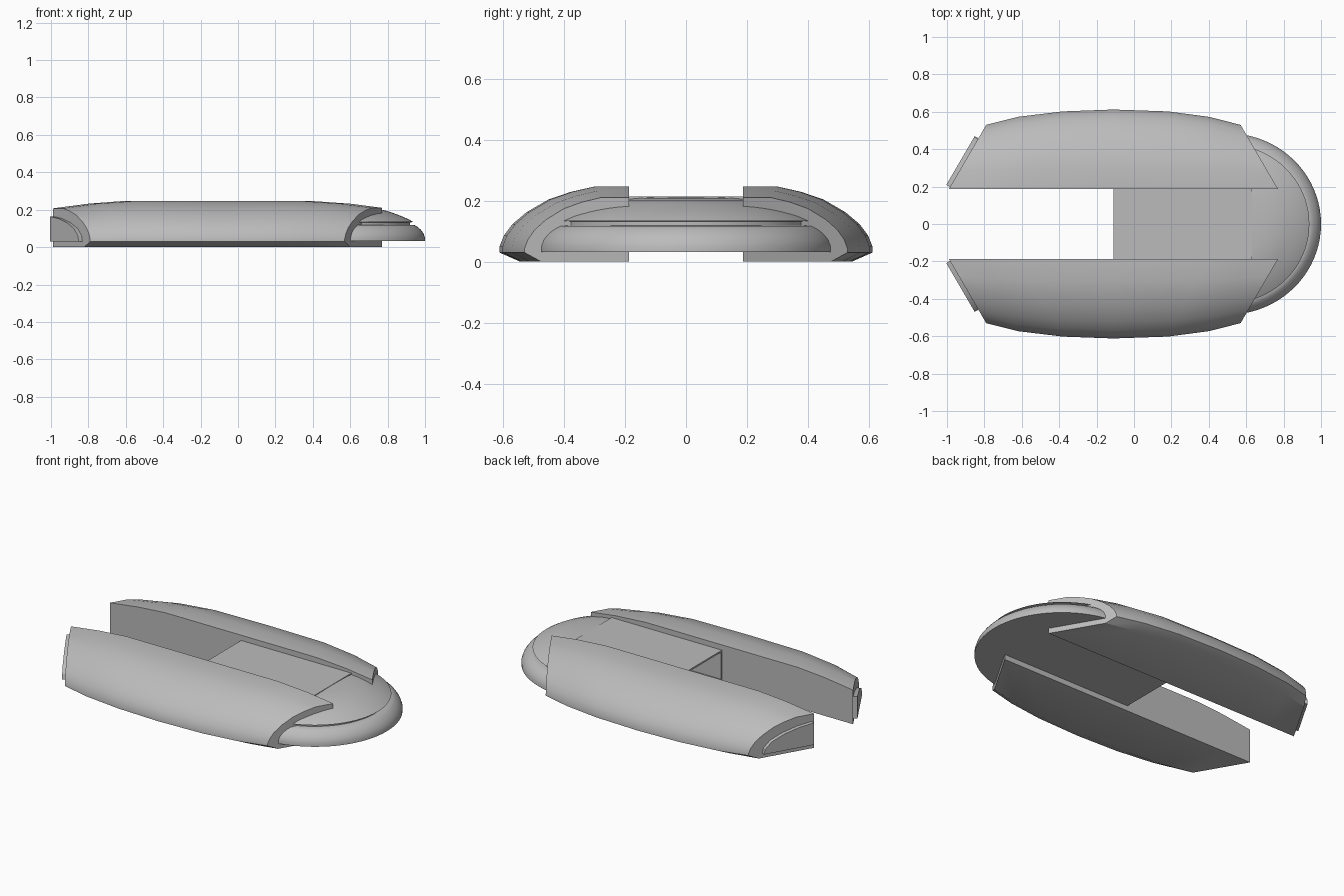
import bpy, bmesh, math

cube = bpy.data.objects.get("Cube")
if cube:
    bpy.data.objects.remove(cube)

grey = bpy.data.materials.new("plain_grey")
grey.use_nodes = True
COLOR = (0.5, 0.5, 0.5, 1)
grey.diffuse_color = COLOR
grey.node_tree.nodes["Principled BSDF"].inputs["Base Color"].default_value = COLOR


def finish(name, bm, mirror=False):
    """Turn a bmesh into a shaded object, optionally mirrored across y."""
    bmesh.ops.remove_doubles(bm, verts=bm.verts, dist=0.0005)
    bmesh.ops.recalc_face_normals(bm, faces=bm.faces)
    mesh = bpy.data.meshes.new(name)
    bm.to_mesh(mesh)
    bm.free()
    mesh.materials.append(grey)
    ob = bpy.data.objects.new(name, mesh)
    bpy.context.collection.objects.link(ob)
    bpy.ops.object.select_all(action='DESELECT')
    ob.select_set(True)
    bpy.context.view_layer.objects.active = ob
    bpy.ops.object.shade_smooth_by_angle(angle=math.radians(28))
    if mirror:
        mod = ob.modifiers.new("mirror", 'MIRROR')
        mod.use_axis = (False, True, False)
        mod.use_clip = False
    return ob


def loft(bm, rings, closed=True):
    """Bridge equal-length rings of points and cap both ends."""
    rows = [[bm.verts.new(p) for p in ring] for ring in rings]
    n = len(rows[0])
    for a, b in zip(rows, rows[1:]):
        for i in range(n):
            j = (i + 1) % n
            bm.faces.new((a[i], a[j], b[j], b[i]))
    bm.faces.new(rows[0])
    bm.faces.new(rows[-1][::-1])


INNER = 0.187

# Side hulls: a rounded section lofted lengthwise, ends cut on the slant
section = [(0, 1), (0.27, 1), (0.45, 0.93), (0.62, 0.83), (0.79, 0.66),
           (0.9, 0.5), (0.965, 0.35), (1, 0.2)]
# inner x, outer x, outer y, top height
stations = [(-0.99, -0.79, 0.53, 0.207), (-0.8, -0.62, 0.573, 0.232),
            (-0.62, -0.38, 0.602, 0.246), (-0.11, -0.11, 0.612, 0.246),
            (0.4, 0.18, 0.602, 0.246), (0.6, 0.4, 0.573, 0.232),
            (0.77, 0.57, 0.53, 0.21)]
bm = bmesh.new()
rings = []
for xi, xo, yo, top in stations:
    pts = [(u, h * top) for u, h in section] + [(1, 0.03), (0.84, 0), (0, 0)]
    rings.append([(xi + (xo - xi) * u, INNER + (yo - INNER) * u, z) for u, z in pts])
loft(bm, rings)
finish("side_hulls", bm, mirror=True)

# Rear end plates: arched plates standing off the slanted rear faces
arch = [(0.03, 0.03), (0.03, 0.163), (0.25, 0.153), (0.48, 0.13),
        (0.67, 0.098), (0.77, 0.06), (0.79, 0.03)]
bm = bmesh.new()
rings = []
for off in (-0.01, 0.023):
    rings.append([(-0.99 + 0.2 * u - 0.865 * off,
                   INNER + 0.343 * u + 0.5 * off, z) for u, z in arch])
loft(bm, rings)
finish("rear_end_plates", bm, mirror=True)

# Nose: half-elliptical rounded plate with a groove below its upper dome
nose_profile = [(1, 0.032), (1, 0.05), (0.985, 0.072), (0.955, 0.093),
                (0.92, 0.108), (0.89, 0.117), (0.84, 0.119), (0.84, 0.132),
                (0.875, 0.134), (0.82, 0.15), (0.74, 0.167), (0.64, 0.186),
                (0.54, 0.2), (0.4, 0.209), (0.2, 0.213)]
bm = bmesh.new()
rings = []
STEPS = 40
for s, z in nose_profile:
    arc = [math.pi * (k / STEPS - 0.5) for k in range(STEPS + 1)]
    rings.append([(0.5 + 0.5 * s * math.cos(a), 0.485 * s * math.sin(a), z) for a in arc])
loft(bm, rings)
finish("nose", bm)

# Centre bridge: box between the hulls, hollow and open at the rear
bm = bmesh.new()
X0, X1, Z0, Z1, WALL = -0.11, 0.63, 0.032, 0.214, 0.01


def rect(x, inset):
    y = INNER - inset
    return [(x, -y, Z0 + inset), (x, y, Z0 + inset),
            (x, y, Z1 - inset), (x, -y, Z1 - inset)]


loft(bm, [rect(X1, 0), rect(X0, 0), rect(X0, WALL), rect(X1 - 0.1, WALL)])
finish("centre_bridge", bm)
